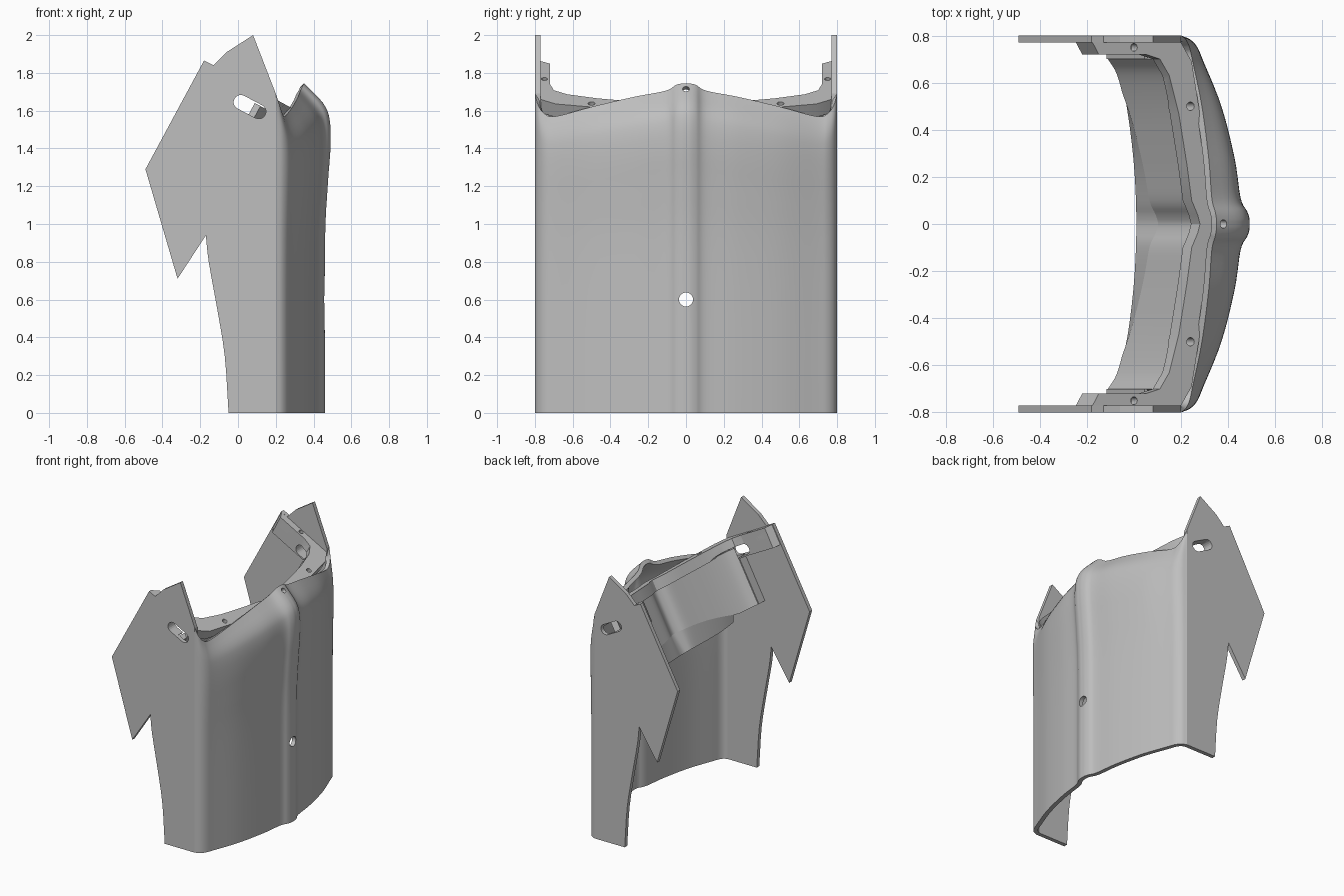
import bpy, bmesh, math
from mathutils import Vector

cube = bpy.data.objects.get("Cube")
if cube:
    bpy.data.objects.remove(cube)

grey = bpy.data.materials.new("plain grey")
grey.use_nodes = True
grey.diffuse_color = (0.52, 0.52, 0.52, 1)
grey.node_tree.nodes["Principled BSDF"].inputs["Base Color"].default_value = grey.diffuse_color


def finish(name, bm):
    bmesh.ops.recalc_face_normals(bm, faces=bm.faces)
    mesh = bpy.data.meshes.new(name)
    bm.to_mesh(mesh)
    bm.free()
    mesh.materials.append(grey)
    obj = bpy.data.objects.new(name, mesh)
    bpy.context.collection.objects.link(obj)
    return obj


def activate(obj):
    bpy.ops.object.select_all(action='DESELECT')
    obj.select_set(True)
    bpy.context.view_layer.objects.active = obj


def smooth(obj, degrees=30):
    activate(obj)
    bpy.ops.object.shade_smooth_by_angle(angle=math.radians(degrees))


def spline(points, steps):
    """Catmull-Rom curve through the points."""
    pts = [Vector(p) for p in points]
    pts = [2 * pts[0] - pts[1]] + pts + [2 * pts[-1] - pts[-2]]
    out = []
    for a, b, c, d in zip(pts, pts[1:], pts[2:], pts[3:]):
        for i in range(steps):
            t = i / steps
            out.append(0.5 * (2 * b + (c - a) * t + (2 * a - 5 * b + 4 * c - d) * t ** 2
                              + (3 * b - a - 3 * c + d) * t ** 3))
    return out + [pts[-2]]


def plate(name, outline, y0, y1):
    """Outline in x and z, extruded along y."""
    bm = bmesh.new()
    face = bm.faces.new([bm.verts.new((x, y0, z)) for x, z in outline])
    grown = bmesh.ops.extrude_face_region(bm, geom=[face])["geom"]
    bmesh.ops.translate(bm, vec=(0, y1 - y0, 0),
                        verts=[g for g in grown if isinstance(g, bmesh.types.BMVert)])
    return finish(name, bm)


def ring_prism(name, rings):
    """Bridges a row of four-cornered rings and caps both ends."""
    bm = bmesh.new()
    rows = [[bm.verts.new(p) for p in ring] for ring in rings]
    for a, b in zip(rows, rows[1:]):
        for i in range(4):
            j = (i + 1) % 4
            bm.faces.new((a[i], a[j], b[j], b[i]))
    bm.faces.new(rows[0])
    bm.faces.new(rows[-1])
    return finish(name, bm)


def rod(centre, direction, radius, length):
    bpy.ops.mesh.primitive_cylinder_add(vertices=24, radius=radius, depth=length, location=centre)
    obj = bpy.context.object
    obj.rotation_mode = 'QUATERNION'
    obj.rotation_quaternion = Vector(direction).to_track_quat('Z', 'Y')
    return obj


def cut(targets, cutter):
    cutter.hide_render = True
    bpy.context.view_layer.update()
    for obj in targets:
        activate(obj)
        mod = obj.modifiers.new("cut", 'BOOLEAN')
        mod.operation = 'DIFFERENCE'
        mod.solver = 'EXACT'
        mod.object = cutter
        bpy.ops.object.modifier_apply(modifier=mod.name)
    bpy.data.objects.remove(cutter)


# Tilted frame of the inner bracket: x on its top plane, depth along its normal
TILT = Vector((0.475, 0, 0.88))


def tilted(x, y, depth):
    return Vector((x, y, 1.865 - 0.54 * (x + 0.18))) - TILT * depth


# Front shell: section points are x, y and the height of the top edge there
half = [(0.2, 0.8, 1.69), (0.235, 0.783, 1.63), (0.262, 0.75, 1.585), (0.285, 0.69, 1.57),
        (0.353, 0.5, 1.62), (0.403, 0.28, 1.672), (0.426, 0.11, 1.705),
        (0.45, 0.055, 1.735), (0.459, 0.025, 1.743), (0.46, 0, 1.745)]
section = spline(half + [(x, -y, z) for x, y, z in half[-2::-1]], 5)
bulge = spline([(0, 0), (0, 0.5), (0.015, 0.69), (0.03, 0.81), (0.025, 0.89),
                (-0.01, 0.94), (-0.11, 1)], 4)
bm = bmesh.new()
rows = [[bm.verts.new((x + push * (x - 0.2) / 0.26, y, top * v)) for x, y, top in section]
        for push, v in bulge]
for a, b in zip(rows, rows[1:]):
    for i in range(len(section) - 1):
        bm.faces.new((a[i], a[i + 1], b[i + 1], b[i]))
shell = finish("front_shell", bm)
outward = shell.data.polygons[len(section) // 2].normal.x > 0
activate(shell)
solid = shell.modifiers.new("thickness", 'SOLIDIFY')
solid.thickness = 0.03
solid.offset = -1 if outward else 1
bpy.ops.object.modifier_apply(modifier=solid.name)

# Side panels
rear_edge = spline([(-0.05, 0), (-0.07, 0.3), (-0.11, 0.55), (-0.155, 0.8), (-0.17, 0.94)], 3)
outline = [tuple(p) for p in rear_edge] + [
    (-0.32, 0.71), (-0.49, 1.29), (-0.18, 1.865), (-0.13, 1.84), (-0.06, 1.91),
    (0.08, 2), (0.2, 1.69), (0.2, 0)]
panels = [plate(name, outline, side * 0.77, side * 0.8)
          for name, side in (("right_panel", -1), ("left_panel", 1))]

# Inner bracket rim: inner x, inner y, outer x, outer y
rim = [(-0.15, 0.72, -0.178, 0.775), (0.05, 0.72, 0.05, 0.775), (0.11, 0.7, 0.2, 0.77),
       (0.15, 0.63, 0.245, 0.69), (0.19, 0.47, 0.275, 0.5), (0.225, 0.25, 0.305, 0.27),
       (0.245, 0.1, 0.32, 0.1), (0.27, 0.04, 0.335, 0.04), (0.28, 0, 0.34, 0)]
rim += [(a, -b, c, -d) for a, b, c, d in rim[-2::-1]]
bracket = ring_prism("inner_bracket", [
    (tilted(a, b, 0), tilted(c, d, 0), tilted(c, d, 0.08), tilted(a, b, 0.08))
    for a, b, c, d in rim])

# Deep ends of the bracket arms, chamfered inward
arms = []
for name, side in (("right_arm", -1), ("left_arm", 1)):
    arms.append(ring_prism(name, [
        [tilted(x, side * y, d) for x, y, d in
         ((inner, 0.72, 0.002), (outer, 0.775, 0.002), (outer, 0.775, 0.15), (inner, 0.72, 0.15))]
        for inner, outer in ((-0.149, -0.177), (0.11, 0.11))]))

# Inner band hanging below the rim, with a straight steeper lip under its middle
line = spline([(a + 0.012, b, 0) for a, b, c, d in rim[2:-2]], 4)
band_rings, lip_rings = [], []
for x, y, _ in line:
    away = min(1, abs(y) / 0.55) ** 2
    low = 0.4 + 0.09 * away
    inner, outer = tilted(x, y, low), tilted(x + 0.03, y * 1.04, low)
    band_rings.append((tilted(x, y, 0.07), tilted(x + 0.03, y * 1.04, 0.07), outer, inner))
    if away < 1:
        foot = Vector((0.01 - 0.05 * away, y, 1.14 + 0.06 * away ** 2))
        lip_rings.append((inner, outer, foot + Vector((0.03, 0, 0)), foot))
band = ring_prism("inner_band", band_rings)
lip = ring_prism("band_lip", lip_rings)

# Band ends that meet the side panels
for name, side in (("right_band_end", -1), ("left_band_end", 1)):
    ring_prism(name, [[tilted(x, side * y, d) for y, d in
                       ((0.7, 0.15), (0.775, 0.15), (0.775, 0.49), (0.7, 0.49))]
                      for x in (0.115, 0.15)])

# Slots through the sides
ends = ((0.015, 1.645, 63), (0.11, 1.595, 243))
slot = [(x + 0.038 * math.cos(math.radians(start + k * 18)),
         z + 0.038 * math.sin(math.radians(start + k * 18)))
        for x, z, start in ends for k in range(11)]
cut(panels + arms + [bracket], plate("slot_cutter", slot, -1, 1))

# Bolt holes
cut([shell], rod((0.45, 0, 0.6), (1, 0, 0), 0.037, 0.4))
cut([shell], rod((0.38, 0, 1.715), (1, 0, 0.6), 0.018, 0.2))
for side in (-1, 1):
    cut([bracket], rod(tilted(0.24, side * 0.5, 0), TILT, 0.018, 0.3))
    cut([bracket] + arms, rod(tilted(0, side * 0.75, 0), TILT, 0.016, 0.1))

for obj in [shell, bracket, band, lip]:
    smooth(obj)
